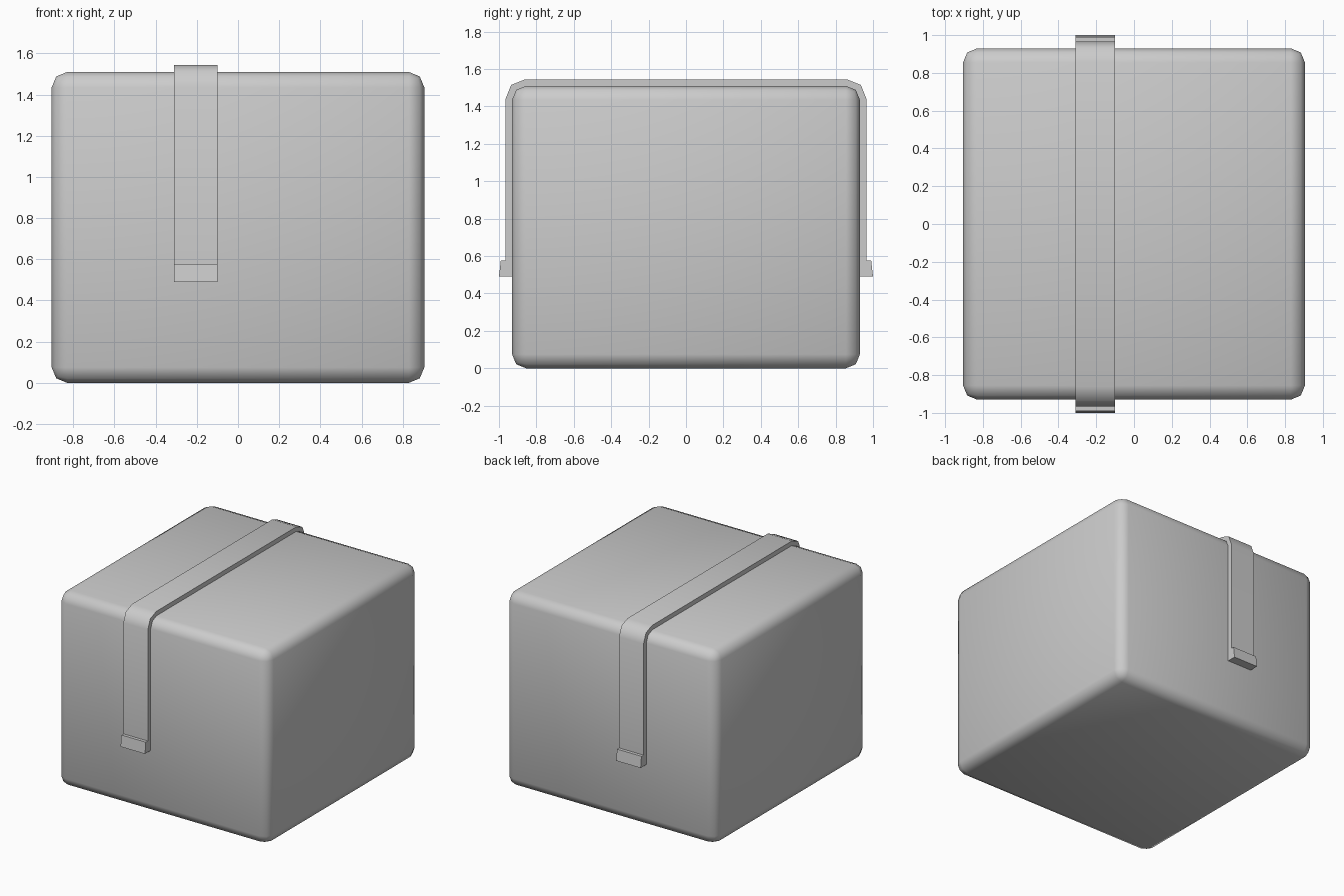
import bpy
import bmesh

if "Cube" in bpy.data.objects:
    bpy.data.objects.remove(bpy.data.objects["Cube"])


def add_object(name, bm):
    bmesh.ops.recalc_face_normals(bm, faces=bm.faces)
    mesh = bpy.data.meshes.new(name)
    bm.to_mesh(mesh)
    bm.free()
    obj = bpy.data.objects.new(name, mesh)
    bpy.context.collection.objects.link(obj)
    bpy.ops.object.select_all(action='DESELECT')
    bpy.context.view_layer.objects.active = obj
    obj.select_set(True)
    return obj


def strip(name, loop, x0, x1):
    """Extrude a closed (y, z) outline from x0 to x1."""
    bm = bmesh.new()
    face = bm.faces.new([bm.verts.new((x0, y, z)) for y, z in loop])
    ext = bmesh.ops.extrude_face_region(bm, geom=[face])
    verts = [g for g in ext['geom'] if isinstance(g, bmesh.types.BMVert)]
    bmesh.ops.translate(bm, verts=verts, vec=(x1 - x0, 0, 0))
    return add_object(name, bm)


# Box body with rounded edges
HX, HY, H = 0.905, 0.93, 1.51
bm = bmesh.new()
bmesh.ops.create_cube(bm, size=1)
for v in bm.verts:
    v.co = (v.co.x * 2 * HX, v.co.y * 2 * HY, (v.co.z + 0.5) * H)
bmesh.ops.bevel(bm, geom=bm.edges[:], offset=0.075, segments=2,
                profile=0.5, affect='EDGES')
add_object("box_body", bm)
bpy.ops.object.shade_smooth_by_angle(angle=0.87)

# Tape strap folded over the top and down the front and back
X0, X1 = -0.31, -0.10
outer = [(0.965, 0.56), (0.965, 1.44), (0.935, 1.515), (0.86, 1.545)]
inner = [(0.855, 1.51), (0.908, 1.488), (0.93, 1.435), (0.93, 0.56)]
mirror = lambda pts: [(-y, z) for y, z in reversed(pts)]
strip("tape_strap", outer + mirror(outer) + mirror(inner) + inner, X0, X1)
bpy.ops.object.shade_smooth_by_angle(angle=0.87)

# Flared tape ends on the front and back
for side, name in ((-1, "front_tape_end"), (1, "back_tape_end")):
    loop = [(0.925, 0.49), (1.0, 0.49), (0.99, 0.577), (0.925, 0.577)]
    strip(name, [(side * y, z) for y, z in loop], X0, X1)
